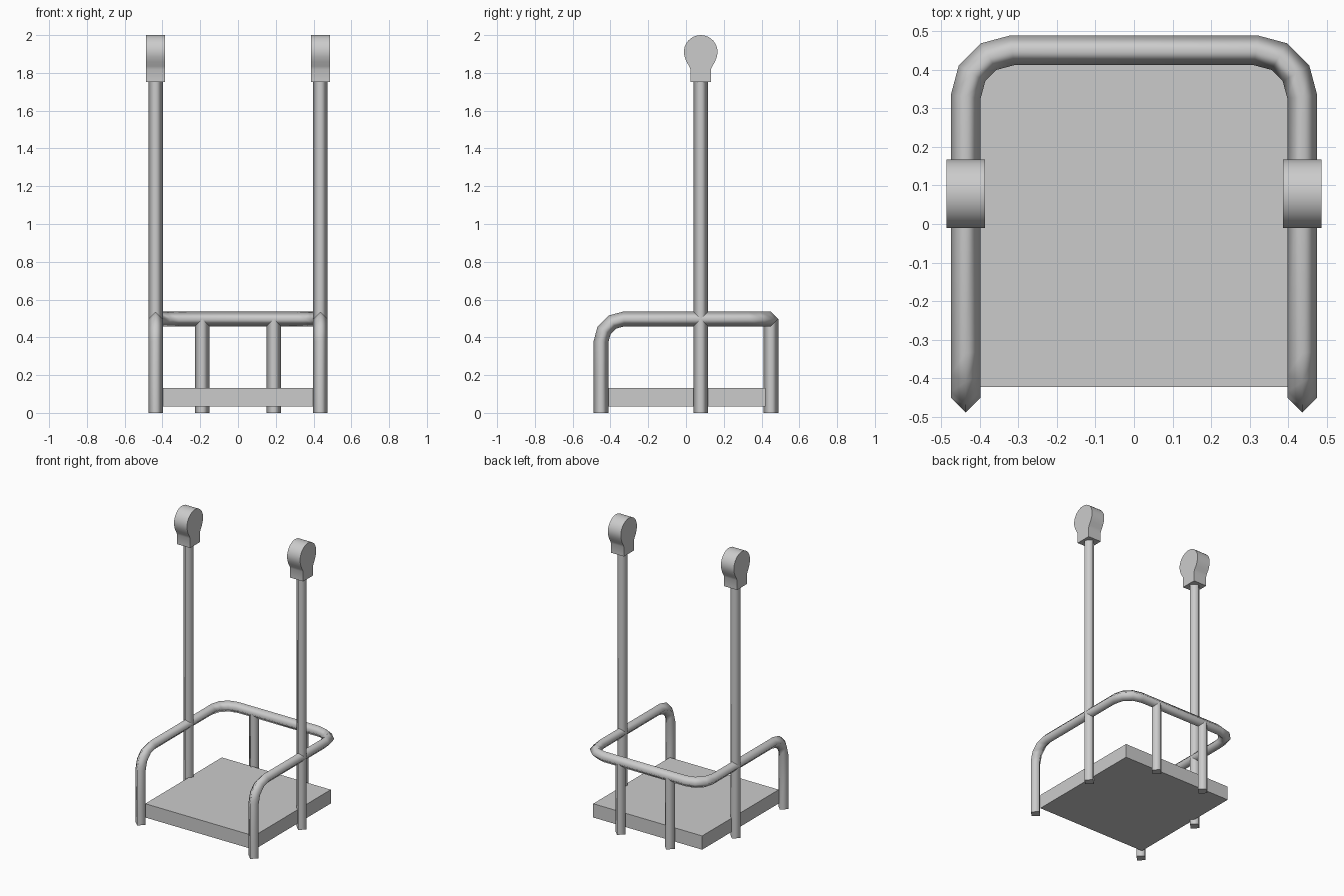
import bpy, bmesh, math
from mathutils import Vector

cube = bpy.data.objects.get("Cube")
if cube:
    bpy.data.objects.remove(cube, do_unlink=True)

GREY = (0.6, 0.6, 0.6, 1)
metal = bpy.data.materials.new("grey_metal")
metal.use_nodes = True
metal.diffuse_color = GREY
metal.node_tree.nodes["Principled BSDF"].inputs["Base Color"].default_value = GREY

RADIUS = 0.0385   # tube radius
SIDE = 0.436      # x of side tubes
BACK = 0.45       # y of front and back tubes
RAIL_Z = 0.497
POST_Y = 0.078
BEND = 0.12


def finish(name, bm):
    bmesh.ops.recalc_face_normals(bm, faces=bm.faces[:])
    mesh = bpy.data.meshes.new(name)
    bm.to_mesh(mesh)
    bm.free()
    mesh.materials.append(metal)
    obj = bpy.data.objects.new(name, mesh)
    bpy.context.collection.objects.link(obj)
    return obj


def tube(name, path, side):
    """Sweep a four-sided tube along a path, with mitred joints and flat caps."""
    bm = bmesh.new()
    side = Vector(side)
    dirs = [(b - a).normalized() for a, b in zip(path, path[1:])]
    rings = []
    for i, p in enumerate(path):
        before, after = dirs[max(i - 1, 0)], dirs[min(i, len(dirs) - 1)]
        if i:
            side = dirs[max(i - 2, 0)].rotation_difference(before) @ side
        up = before.cross(side)
        plane = (before + after).normalized()
        ring = []
        for offset in (side, up, -side, -up):
            v = offset * RADIUS
            v -= before * (v.dot(plane) / before.dot(plane))
            ring.append(bm.verts.new(p + v))
        rings.append(ring)
    for a, b in zip(rings, rings[1:]):
        for k in range(4):
            n = (k + 1) % 4
            bm.faces.new((a[k], a[n], b[n], b[k])).smooth = True
    bm.faces.new(rings[0])
    bm.faces.new(rings[-1])
    return finish(name, bm)


def rounded(points, radius, steps=3):
    """Replace each right-angle corner of a path with a short arc."""
    pts = [Vector(p) for p in points]
    out = [pts[0]]
    for a, c, b in zip(pts, pts[1:], pts[2:]):
        u, w = (a - c).normalized(), (b - c).normalized()
        for s in range(steps + 1):
            t = s / steps * math.pi / 2
            out.append(c + radius * (u * (1 - math.sin(t)) + w * (1 - math.cos(t))))
    return out + [pts[-1]]


# Wrap-around rail with its two front legs
corners = [(-SIDE, -BACK, 0), (-SIDE, -BACK, RAIL_Z), (-SIDE, BACK, RAIL_Z),
           (SIDE, BACK, RAIL_Z), (SIDE, -BACK, RAIL_Z), (SIDE, -BACK, 0)]
tube("guard_rail", rounded(corners, BEND), (1, 0, 0))

# Base plate
bm = bmesh.new()
bmesh.ops.create_cube(bm, size=1)
for v in bm.verts:
    v.co = (v.co.x * 0.84, v.co.y * 0.844, v.co.z * 0.096 + 0.083)
finish("base_plate", bm)

# Half outline of a post head: neck, flare, then round top
half = [(0.054, 1.752), (0.054, 1.818), (0.061, 1.835), (0.075, 1.858)]
for i in range(10):
    t = math.radians(-18 + 12 * i)
    half.append((0.089 * math.cos(t), 1.911 + 0.089 * math.sin(t)))
half = [p for p in half if p[0] > 0.01]
outline = half + [(0, 2.0)] + [(-y, z) for y, z in reversed(half)]

for label, sign in (("left", 1), ("right", -1)):
    # Tall side post and short rear leg
    for part, x, y, top in (("post", SIDE, POST_Y, 1.76), ("rear_leg", 0.19, BACK, RAIL_Z)):
        tube(f"{label}_{part}", [Vector((sign * x, y, 0)), Vector((sign * x, y, top))], (1, 0, 0))

    # Rounded head on the post
    bm = bmesh.new()
    face = bm.faces.new([bm.verts.new((sign * SIDE - 0.05, POST_Y + y, z)) for y, z in outline])
    made = bmesh.ops.extrude_face_region(bm, geom=[face])["geom"]
    bmesh.ops.translate(bm, vec=(0.1, 0, 0), verts=[g for g in made if isinstance(g, bmesh.types.BMVert)])
    head = finish(f"{label}_post_head", bm)
    bpy.ops.object.select_all(action="DESELECT")
    head.select_set(True)
    bpy.context.view_layer.objects.active = head
    bpy.ops.object.shade_smooth_by_angle(angle=math.radians(35))
